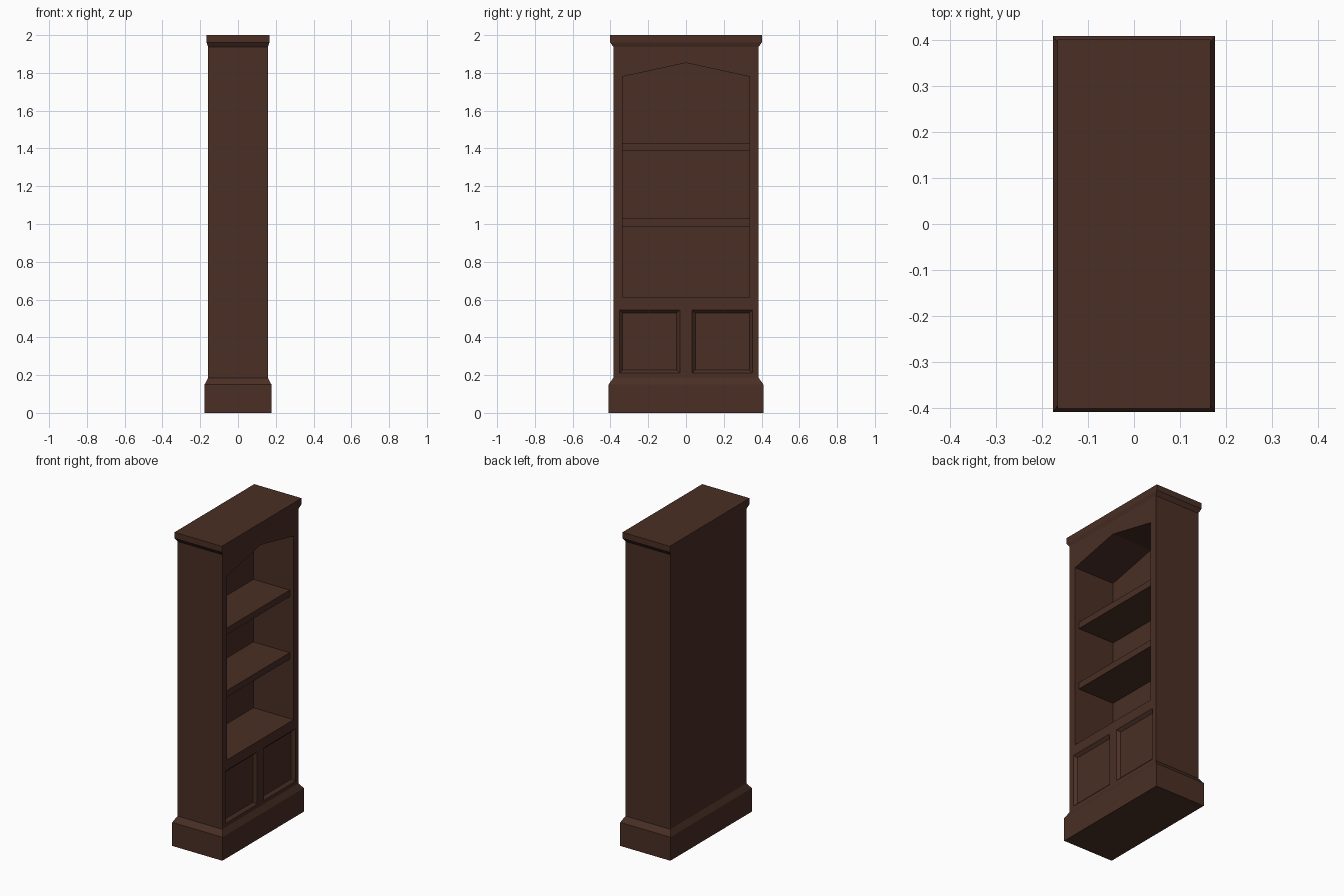
import bpy
import bmesh

default_cube = bpy.data.objects.get("Cube")
if default_cube:
    bpy.data.objects.remove(default_cube, do_unlink=True)

# Dark stained wood
wood = bpy.data.materials.new("dark_brown_wood")
wood.use_nodes = True
wood_colour = (0.068, 0.028, 0.0185, 1)
wood.diffuse_color = wood_colour
wood.node_tree.nodes["Principled BSDF"].inputs["Base Color"].default_value = wood_colour


def loft(name, rings):
    """Skin a stack of matching point rings into a closed solid."""
    bm = bmesh.new()
    loops = [[bm.verts.new(p) for p in ring] for ring in rings]
    for low, high in zip(loops, loops[1:]):
        for i in range(len(low)):
            j = (i + 1) % len(low)
            bm.faces.new((low[i], low[j], high[j], high[i]))
    bm.faces.new(loops[0])
    bm.faces.new(loops[-1])
    bmesh.ops.recalc_face_normals(bm, faces=bm.faces)
    mesh = bpy.data.meshes.new(name)
    bm.to_mesh(mesh)
    bm.free()
    mesh.materials.append(wood)
    obj = bpy.data.objects.new(name, mesh)
    bpy.context.collection.objects.link(obj)
    return obj


def level(hx, hy, z):
    """Horizontal rectangle, centred on the vertical axis."""
    return [(-hx, -hy, z), (hx, -hy, z), (hx, hy, z), (-hx, hy, z)]


def upright(x, profile):
    """Vertical (y, z) outline standing at depth x."""
    return [(x, y, z) for y, z in profile]


def rect(y0, y1, z0, z1):
    return [(y0, z0), (y1, z0), (y1, z1), (y0, z1)]


def carve(target, cutter):
    """Cut one solid out of another and discard the cutter."""
    cutter.hide_render = True
    mod = target.modifiers.new("carve", 'BOOLEAN')
    mod.operation = 'DIFFERENCE'
    mod.solver = 'EXACT'
    mod.object = cutter
    bpy.context.view_layer.objects.active = target
    bpy.ops.object.modifier_apply(modifier=mod.name)
    bpy.data.objects.remove(cutter, do_unlink=True)


FRONT = 0.158      # open face of the cabinet
BACK = -0.126      # inner face of the back board
HALF = 0.336       # half width of the opening

# Cabinet with chamfered plinth and flared crown
cabinet = loft("cabinet", [
    level(0.177, 0.41, 0),
    level(0.177, 0.41, 0.15),
    level(FRONT, 0.384, 0.186),
    level(FRONT, 0.384, 1.937),
    level(0.167, 0.402, 1.962),
    level(0.167, 0.402, 2),
])

# Open bay with a peaked top
bay = [(-HALF, 0.61), (HALF, 0.61), (HALF, 1.78), (0, 1.853), (-HALF, 1.78)]
carve(cabinet, loft("bay_cutter", [upright(BACK, bay), upright(0.3, bay)]))

# Two door panels with sloping recessed borders
DEPTH = 0.017
for side in (-1, 1):
    rings = []
    for x, grow in ((FRONT - DEPTH, -DEPTH), (FRONT + DEPTH, DEPTH)):
        y0, y1 = sorted((side * (0.032 - grow), side * (0.352 + grow)))
        rings.append(upright(x, rect(y0, y1, 0.21 - grow, 0.545 + grow)))
    carve(cabinet, loft("door_panel_cutter", rings))

# Shelves, set back a little from the opening
for name, z in (("lower_shelf", 0.988), ("upper_shelf", 1.387)):
    board = rect(-HALF, HALF, z, z + 0.042)
    loft(name, [upright(BACK, board), upright(FRONT - 0.028, board)])
